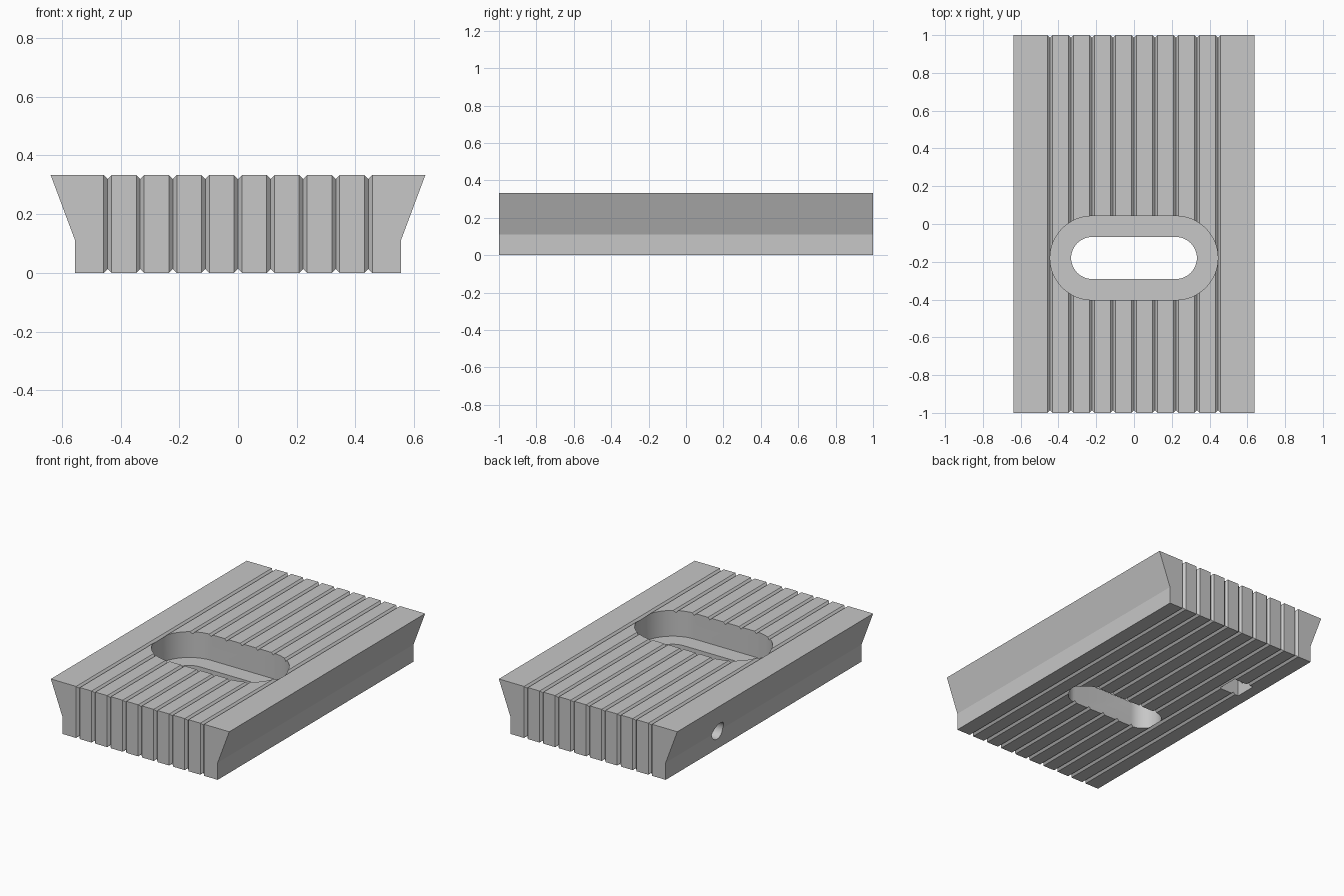
import bpy, bmesh, math
from mathutils import Vector

cube = bpy.data.objects.get("Cube")
if cube:
    bpy.data.objects.remove(cube, do_unlink=True)

HALF_LEN, HEIGHT = 1.0, 0.333
TOP_HALF, BASE_HALF, STEP = 0.638, 0.555, 0.111
GROOVE = 0.0135          # half width and depth of each V groove
SLOT_Y = -0.18
HOLE_Y = 0.475

grey = bpy.data.materials.new("plain_grey")
grey.use_nodes = True
colour = (0.57, 0.57, 0.57, 1)
grey.diffuse_color = colour
grey.node_tree.nodes["Principled BSDF"].inputs["Base Color"].default_value = colour


def prism(bm, outline, sweep):
    """Sweep a closed outline of 3D points along a vector."""
    face = bm.faces.new([bm.verts.new(p) for p in outline])
    new = bmesh.ops.extrude_face_region(bm, geom=[face])["geom"]
    moved = [g for g in new if isinstance(g, bmesh.types.BMVert)]
    bmesh.ops.translate(bm, vec=sweep, verts=moved)


def make(name, prisms):
    bm = bmesh.new()
    for outline, sweep in prisms:
        prism(bm, outline, Vector(sweep))
    bmesh.ops.recalc_face_normals(bm, faces=bm.faces)
    mesh = bpy.data.meshes.new(name)
    bm.to_mesh(mesh)
    bm.free()
    mesh.materials.append(grey)
    obj = bpy.data.objects.new(name, mesh)
    bpy.context.collection.objects.link(obj)
    return obj


def stadium(radius, reach, z):
    """Rounded slot outline across x."""
    points = []
    for side, start in ((1, -90), (-1, 90)):
        for i in range(25):
            a = math.radians(start + i * 7.5)
            points.append((side * reach + radius * math.cos(a), SLOT_Y + radius * math.sin(a), z))
    return points


# Body: straight base flaring to a wider top
half = [(BASE_HALF, 0), (BASE_HALF, STEP), (TOP_HALF, HEIGHT)]
section = half + [(-x, z) for x, z in reversed(half)]
body = make("grooved_block", [([(x, -HALF_LEN, z) for x, z in section], (0, 2 * HALF_LEN, 0))])

# V grooves along top and bottom, and down both ends
diamond = [(GROOVE, 0), (0, GROOVE), (-GROOVE, 0), (0, -GROOVE)]
columns = [i * STEP for i in range(-4, 5)]
long_grooves = make("long_groove_cutter", [
    ([(x + u, -1.1, z + v) for u, v in diamond], (0, 2.2, 0))
    for x in columns for z in (0, HEIGHT)])
end_grooves = make("end_groove_cutter", [
    ([(x + u, y + v, -0.1) for u, v in diamond], (0, 0, HEIGHT + 0.2))
    for x in columns for y in (-HALF_LEN, HALF_LEN)])

# Stepped slot: wide recess above a narrow through slot
recess = make("recess_cutter", [(stadium(2 * STEP, 2 * STEP, HEIGHT / 2), (0, 0, 0.4))])
slot = make("slot_cutter", [(stadium(STEP, 2 * STEP, -0.1), (0, 0, 0.6))])

# Square pocket underneath, reached by a round hole from the right flank
s = 0.07
pocket = make("pocket_cutter", [
    ([(-0.412 + s * a, HOLE_Y + s * b, -0.1) for a, b in ((-1, -1), (1, -1), (1, 1), (-1, 1))],
     (0, 0, 0.3))])
circle = [math.tau * i / 32 for i in range(32)]
hole = make("hole_cutter", [
    ([(-0.8, HOLE_Y + 0.056 * math.cos(a), 0.118 + 0.056 * math.sin(a)) for a in circle],
     (0.4, 0, 0))])

bpy.context.view_layer.objects.active = body
body.select_set(True)
for cutter in (long_grooves, end_grooves, recess, slot, pocket, hole):
    mod = body.modifiers.new(cutter.name, "BOOLEAN")
    mod.operation = "DIFFERENCE"
    mod.solver = "EXACT"
    mod.object = cutter
    bpy.ops.object.modifier_apply(modifier=mod.name)
    bpy.data.objects.remove(cutter, do_unlink=True)

bpy.ops.object.shade_smooth_by_angle(angle=math.radians(20))
